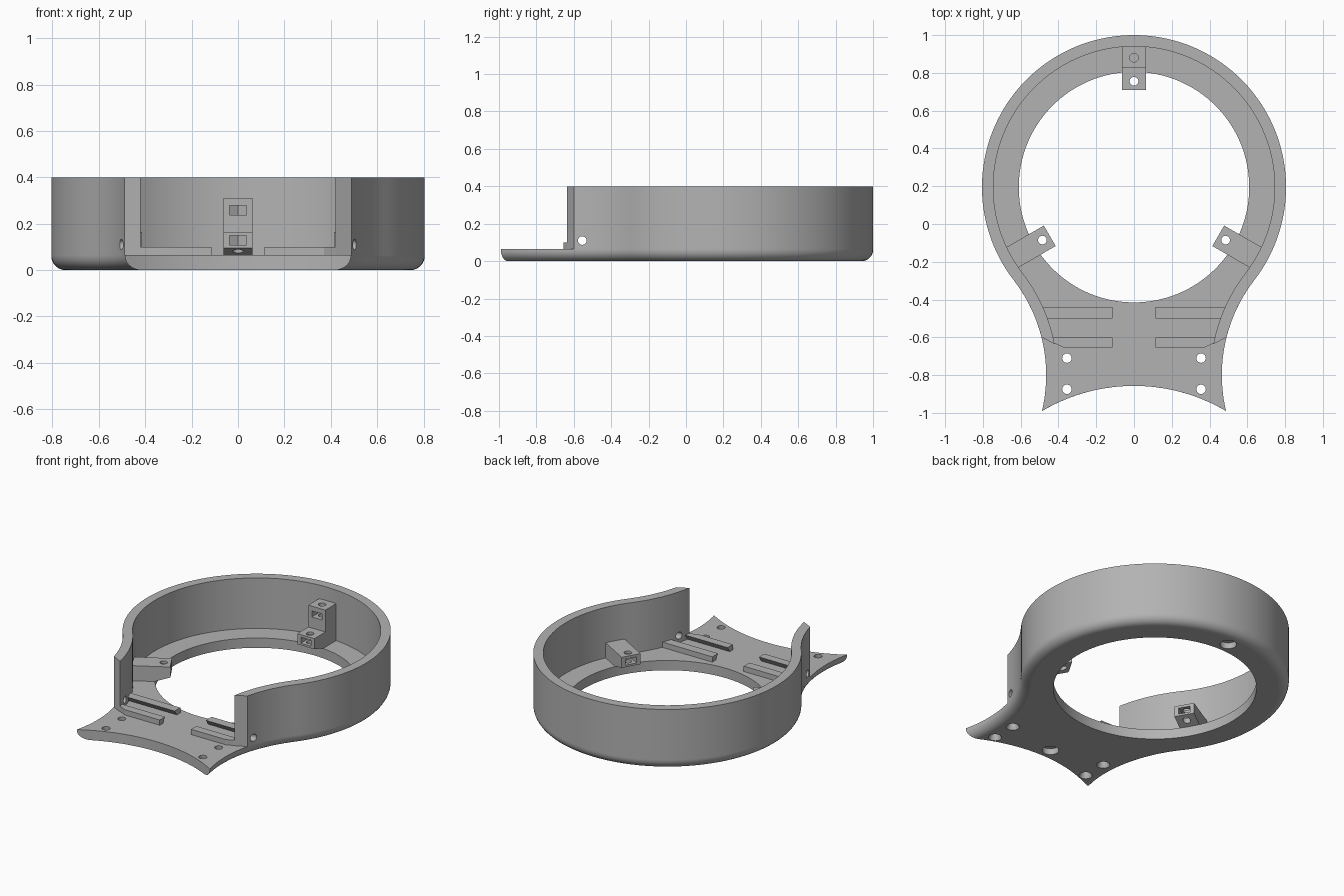
import bpy, bmesh, math
from mathutils import Matrix, Vector
from mathutils.geometry import intersect_sphere_sphere_2d

if "Cube" in bpy.data.objects:
    bpy.data.objects.remove(bpy.data.objects["Cube"])

RING, NECK, FRONT = Vector((0, .195)), Vector((1.285, -.8)), Vector((0, -1.815))
R_RING, R_NECK, R_FRONT = .805, .82, .958
FLOOR, TOP, FILLET, WALL = .065, .4, .06, .06

grey = bpy.data.materials.new("grey plastic")
grey.diffuse_color = (.45, .45, .45, 1)
grey.use_nodes = True
grey.node_tree.nodes["Principled BSDF"].inputs["Base Color"].default_value = grey.diffuse_color


def make(name, bm):
    bmesh.ops.recalc_face_normals(bm, faces=bm.faces)
    me = bpy.data.meshes.new(name)
    bm.to_mesh(me)
    bm.free()
    me.materials.append(grey)
    ob = bpy.data.objects.new(name, me)
    bpy.context.collection.objects.link(ob)
    return ob


def loft(name, layers):
    """Closed solid through equally sized rings of 3D points."""
    bm = bmesh.new()
    rings = [[bm.verts.new(p) for p in ring] for ring in layers]
    n = len(rings[0])
    for a, b in zip(rings, rings[1:]):
        for i in range(n):
            j = (i + 1) % n
            bm.faces.new((a[i], a[j], b[j], b[i]))
    bm.faces.new(rings[0])
    bm.faces.new(rings[-1])
    return make(name, bm)


def prism(name, pts, z0, z1):
    return loft(name, [[(x, y, z) for x, y in pts] for z in (z0, z1)])


def cone(loc, r0, r1, depth, axis='Z', segs=24):
    bm = bmesh.new()
    rot = Matrix.Rotation(math.pi / 2, 4, 'Y') if axis == 'X' else Matrix()
    bmesh.ops.create_cone(bm, cap_ends=True, segments=segs, radius1=r0, radius2=r1,
                          depth=depth, matrix=Matrix.Translation(loc) @ rot)
    return make("cutter", bm)


def cut(ob, cutter):
    cutter.hide_render = True
    mod = ob.modifiers.new("cut", 'BOOLEAN')
    mod.operation, mod.solver, mod.object = 'DIFFERENCE', 'EXACT', cutter
    bpy.context.view_layer.objects.active = ob
    bpy.ops.object.modifier_apply(modifier=mod.name)
    bpy.data.objects.remove(cutter)


def smooth(ob):
    bpy.ops.object.select_all(action='DESELECT')
    ob.select_set(True)
    bpy.context.view_layer.objects.active = ob
    bpy.ops.object.shade_smooth_by_angle(angle=math.radians(30))
    for p in ob.data.polygons:
        if abs(p.normal.z) > .995:
            p.use_smooth = False


def arc(c, r, a0, a1, n):
    return [(c.x + r * math.cos(a0 + (a1 - a0) * i / n),
             c.y + r * math.sin(a0 + (a1 - a0) * i / n)) for i in range(n + 1)]


def angle(c, p):
    return math.atan2(p[1] - c.y, p[0] - c.x)


def half_outline(d, end_y=None):
    """Right side from the back round to the neck, inset by d."""
    r = R_NECK + d
    if end_y is None:
        hits = intersect_sphere_sphere_2d(NECK, r, FRONT, R_FRONT)
        end = min(hits, key=lambda p: p[0])
        a_end = angle(NECK, end)
    else:
        a_end = math.pi - math.asin((end_y - NECK.y) / r)
    tangent = angle(RING, NECK)
    return (arc(RING, R_RING - d, math.pi / 2, tangent, 56)
            + arc(NECK, r, tangent + math.pi, a_end % (2 * math.pi), 24)[1:])


def mirrored(half):
    return [(-x, y) for x, y in reversed(half)]


def base_outline(d):
    h = half_outline(d)
    a = angle(FRONT, h[-1])
    front = arc(FRONT, R_FRONT, a, math.pi - a, 24)[1:-1]
    return h + front + mirrored(h)[:-1]


# Base plate with rounded lower side edge
layers = []
for i in range(8):
    t = math.pi / 2 * i / 7
    d, z = FILLET * (1 - math.sin(t)), FILLET * (1 - math.cos(t))
    layers.append([(x, y, z) for x, y in base_outline(d)])
layers.append([(x, y, FLOOR) for x, y in base_outline(0)])
base = loft("base_plate", layers)
cut(base, cone((RING.x, RING.y, .03), .61, .61, .3, segs=128))
for x in (-.355, .355):
    for y in (-.71, -.875):
        cut(base, cone((x, y, .03), .025, .025, .3))
        cut(base, cone((x, y, .01), .045, .025, .04))
for y in (.88, -.78):
    cut(base, cone((0, y, .01), .05, .05, .06))
smooth(base)

# Upright wall, open at the front
outer, inner = half_outline(0, -.6), half_outline(WALL, -.635)
ring = (mirrored(outer)[:-1] + outer + inner[::-1] + mirrored(inner)[::-1][1:])
wall = prism("upright_wall", ring, FLOOR, TOP)
cut(wall, cone((0, -.555, .11), .023, .023, 2, 'X'))
smooth(wall)

# Undercut rails on the plate
for s, side in ((1, "right"), (-1, "left")):
    back = [[(s * .115, -.44), (s * .115, y), (s * .475, y), (s * .495, -.44)]
            for y in (-.475, -.5)]
    front = [[(s * .115, y), (s * .115, -.655), (s * .37, -.655), (s * .43, -.628), (s * .445, y)]
             for y in (-.622, -.6)]
    for name, pair in (("back_rail", back), ("front_rail", front)):
        loft(side + "_" + name, [[(x, y, z) for x, y in pts]
                                 for pts, z in zip(pair, (FLOOR, .1))])


# Screw brackets reaching over the opening, with nut pockets
def bracket(name, turn, tall):
    prof = [(.515, .095), (.61, .065), (.755, .065)]
    prof += [(.755, .31), (.63, .31), (.63, .165)] if tall else [(.755, .165)]
    prof += [(.515, .165)]
    ob = loft(name, [[(x, r, z) for r, z in prof] for x in (-.0625, .0625)])
    spots = [(.515, .56, .128, .3, .13)]
    if tall:
        spots.append((.63, .685, .258, .2, .3))
    for face, hole, z, depth, mid in spots:
        pocket = [(-.037, face - .02), (.037, face - .02), (.037, hole + .02),
                  (0, hole + .042), (-.037, hole + .02)]
        cut(ob, prism("cutter", pocket, z - .02, z + .02))
        cut(ob, cone((0, hole, mid), .023, .023, depth))
    ob.data.transform(Matrix.Translation((RING.x, RING.y, 0))
                      @ Matrix.Rotation(math.radians(turn), 4, 'Z'))
    smooth(ob)


bracket("back_bracket", 0, True)
bracket("left_bracket", 120, False)
bracket("right_bracket", -120, False)
